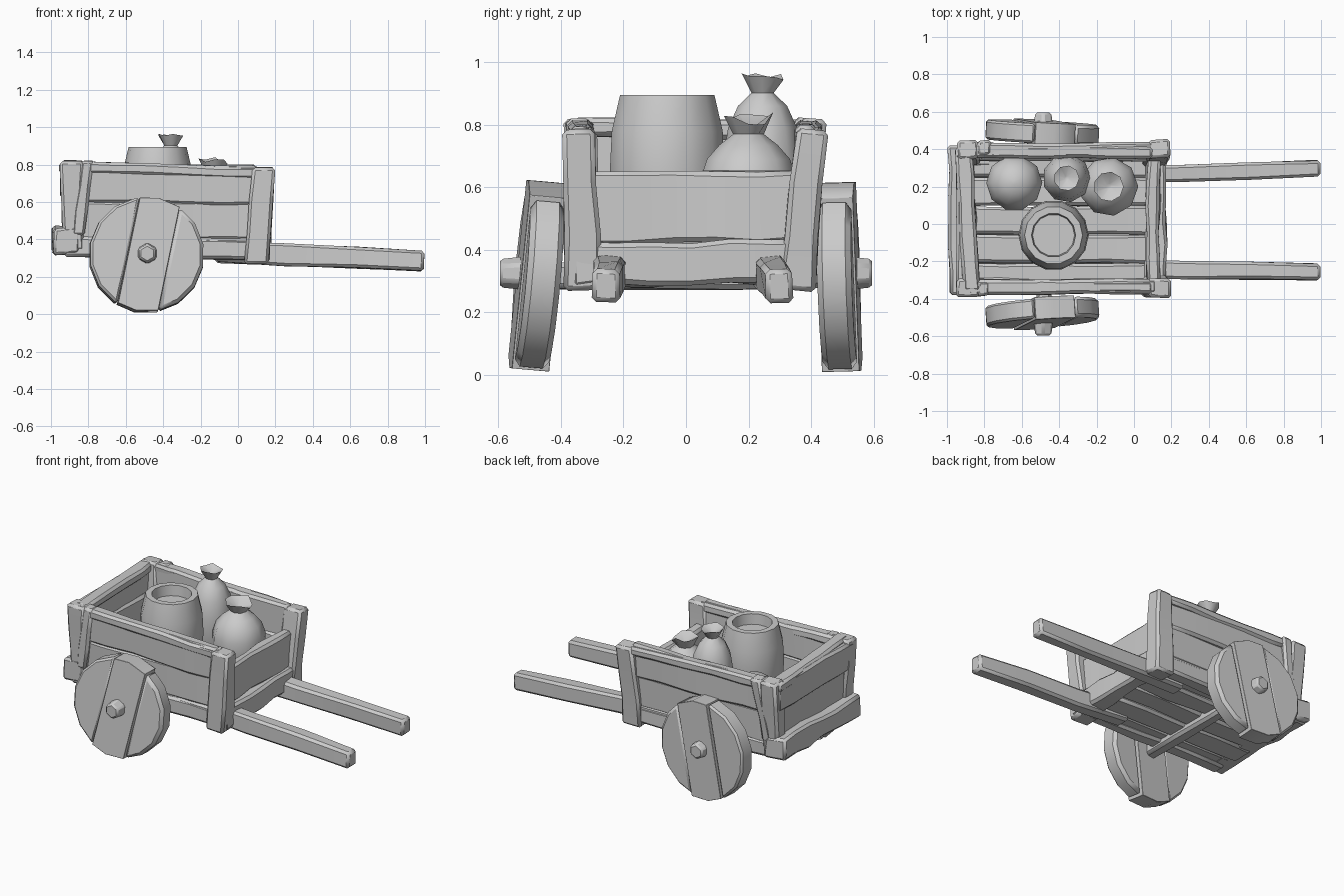
import bpy, bmesh, math, random
from mathutils import Vector, Matrix

if "Cube" in bpy.data.objects:
    bpy.data.objects.remove(bpy.data.objects["Cube"])

random.seed(4)


def finish(name, bm, bevel=0.0, angle=40):
    bmesh.ops.recalc_face_normals(bm, faces=bm.faces)
    me = bpy.data.meshes.new(name)
    bm.to_mesh(me)
    bm.free()
    ob = bpy.data.objects.new(name, me)
    bpy.context.collection.objects.link(ob)
    if bevel:
        mod = ob.modifiers.new("worn_edges", 'BEVEL')
        mod.width, mod.segments, mod.limit_method = bevel, 1, 'ANGLE'
    bpy.ops.object.select_all(action='DESELECT')
    ob.select_set(True)
    bpy.context.view_layer.objects.active = ob
    bpy.ops.object.shade_smooth_by_angle(angle=math.radians(angle))
    return ob


def beam(name, p0, p1, side, w0, h0, w1=None, h1=None, segs=3, wobble=0.006, bevel=0.015):
    """Rough timber from p0 to p1; w is measured along side, h across it."""
    p0, p1, side = Vector(p0), Vector(p1), Vector(side)
    w1, h1 = w1 or w0, h1 or h0
    up = (p1 - p0).normalized().cross(side).normalized()
    bm = bmesh.new()
    rings = []
    for i in range(segs + 1):
        t = i / segs
        c, w, h = p0.lerp(p1, t), w0 + (w1 - w0) * t, h0 + (h1 - h0) * t
        rings.append([bm.verts.new(c + side * (a * w / 2 + random.uniform(-wobble, wobble))
                                   + up * (b * h / 2 + random.uniform(-wobble, wobble)))
                      for a, b in ((-1, -1), (1, -1), (1, 1), (-1, 1))])
    for r, s in zip(rings, rings[1:]):
        for k in range(4):
            bm.faces.new((r[k], r[(k + 1) % 4], s[(k + 1) % 4], s[k]))
    bm.faces.new(rings[0])
    bm.faces.new(rings[-1])
    return finish(name, bm, bevel)


def lathe(name, centre, profile, n=12, rim_wobble=0.0, angle=50):
    """Turned shape from (radius, z) points, closed at both ends."""
    bm = bmesh.new()
    top = max(z for r, z in profile)
    rings = []
    for r, z in profile:
        ring = []
        for k in range(n):
            a = 2 * math.pi * k / n
            dz = random.uniform(-rim_wobble, 0) if z == top else 0
            ring.append(bm.verts.new((centre[0] + r * math.cos(a), centre[1] + r * math.sin(a), z + dz)))
        rings.append(ring)
    for r, s in zip(rings, rings[1:]):
        for k in range(n):
            bm.faces.new((r[k], r[(k + 1) % n], s[(k + 1) % n], s[k]))
    bm.faces.new(rings[0])
    bm.faces.new(rings[-1])
    return finish(name, bm, angle=angle)


X, Y, Z = Vector((1, 0, 0)), Vector((0, 1, 0)), Vector((0, 0, 1))


# Wheels: a disc sawn into three planks of differing thickness
def wheel(name, centre, tilt, yaw):
    place = (Matrix.Translation(centre) @ Matrix.Rotation(yaw, 4, 'Z') @ Matrix.Rotation(tilt, 4, 'X')
             @ Matrix.Rotation(math.radians(90), 4, 'X') @ Matrix.Rotation(math.radians(-12), 4, 'Z'))
    cuts = [-1, -0.10, 0.12, 1]
    for i, thick in enumerate((0.105, 0.12, 0.11)):
        bm = bmesh.new()
        bmesh.ops.create_cone(bm, cap_ends=True, segments=16, radius1=0.308, radius2=0.308, depth=thick)
        for x, sign in ((cuts[i], -1), (cuts[i + 1], 1)):
            if abs(x) < 1:
                bmesh.ops.bisect_plane(bm, geom=bm.verts[:] + bm.edges[:] + bm.faces[:],
                                       plane_co=(x - sign * 0.001, 0, 0), plane_no=(sign, 0, 0), clear_outer=True)
                bmesh.ops.holes_fill(bm, edges=[e for e in bm.edges if e.is_boundary])
        bm.transform(place)
        finish(f"{name}_plank_{i + 1}", bm, 0.018)


wheel("front_wheel", (-0.49, -0.475, 0.317), math.radians(-5), math.radians(4))
wheel("back_wheel", (-0.49, 0.49, 0.313), math.radians(1.5), math.radians(-3))

# Axle and hub pegs
beam("axle", (-0.48, -0.46, 0.315), (-0.48, 0.46, 0.315), X, 0.08, 0.08)
for s, label in ((-1, "front"), (1, "back")):
    bm = bmesh.new()
    bmesh.ops.create_cone(bm, cap_ends=True, segments=6, radius1=0.068, radius2=0.05, depth=0.16)
    bm.transform(Matrix.Translation((-0.485, s * 0.515, 0.325)) @ Matrix.Rotation(-s * math.pi / 2, 4, 'X'))
    finish(f"{label}_hub", bm, 0.01, 30)

# Floor planks with uneven rear ends
ends = (-0.985, -0.95, -0.98, -0.96, -0.985)
for i, x in enumerate(ends):
    y = -0.285 + i * 0.152
    beam(f"floor_plank_{i + 1}", (x, y, 0.37), (0.12, y, 0.36), Y, 0.15, 0.095 + 0.012 * (i % 2), segs=4)
beam("front_cross_beam", (0.115, -0.365, 0.355), (0.115, 0.40, 0.36), X, 0.11, 0.14, segs=6, wobble=0.01)
beam("rear_cross_beam", (-0.92, -0.38, 0.395), (-0.92, 0.42, 0.395), X, 0.14, 0.14, segs=6, wobble=0.012)

# Pulling handles
beam("front_handle", (-0.12, -0.235, 0.335), (0.995, -0.258, 0.285), Y, 0.10, 0.115, 0.09, 0.11)
beam("back_handle", (-0.12, 0.265, 0.335), (0.995, 0.295, 0.28), Y, 0.095, 0.115, 0.09, 0.11)

# Side walls, sill rails and top rails
for label, y0, y1 in (("front", -0.325, -0.335), ("back", 0.355, 0.395)):
    ym = (y0 + y1) / 2
    beam(f"{label}_side_lower_board", (-0.89, (y0 + ym) / 2, 0.50), (0.10, (y0 + ym) / 2, 0.50), Z, 0.21, 0.06, segs=5)
    beam(f"{label}_side_upper_board", (-0.89, (y1 + ym) / 2, 0.705), (0.10, (y1 + ym) / 2, 0.69), Z, 0.21, 0.065, segs=5)
    beam(f"{label}_side_top_rail", (-0.89, y1, 0.785), (0.12, y1, 0.755), Y, 0.08, 0.06, segs=5)
    beam(f"{label}_sill", (-0.93, y0, 0.365), (0.12, y0, 0.345), Y, 0.09, 0.11, segs=5)
    # Corner posts and the raking brace near the rear
    s = -1 if y0 < 0 else 1
    beam(f"{label}_fore_post", (0.10, y0 - 0.003, 0.27), (0.135, y1 + s * 0.008, 0.785), X, 0.135, 0.12, 0.12, 0.10)
    beam(f"{label}_rear_post", (-0.88, y0, 0.34), (-0.89, y1 + s * 0.005, 0.82), X, 0.11, 0.10, 0.12, 0.10)
    beam(f"{label}_rear_brace", (-0.86, y0 - s * -0.02, 0.42), (-0.80, y1 + s * 0.012, 0.82), X, 0.07, 0.08)

# End walls: low one over the handles, tall one at the rear
beam("fore_wall_board", (0.105, -0.32, 0.535), (0.105, 0.37, 0.535), Z, 0.23, 0.07, segs=5, wobble=0.01)
beam("rear_wall_lower_board", (-0.895, -0.35, 0.54), (-0.895, 0.39, 0.54), Z, 0.20, 0.06, segs=5)
beam("rear_wall_upper_board", (-0.915, -0.37, 0.715), (-0.915, 0.41, 0.715), Z, 0.18, 0.07, segs=5)
beam("rear_top_rail", (-0.87, -0.36, 0.79), (-0.91, 0.41, 0.785), X, 0.09, 0.06, segs=5)

# Barrel with a recessed top
lathe("barrel", (-0.43, -0.06),
      [(0.155, 0.40), (0.178, 0.52), (0.188, 0.66), (0.182, 0.78), (0.155, 0.895), (0.118, 0.895), (0.112, 0.83)], 14)

# Sacks with tied necks and flared mouths, plus one plain bundle
lathe("tall_sack", (-0.36, 0.245),
      [(0.09, 0.40), (0.125, 0.52), (0.13, 0.68), (0.112, 0.79), (0.08, 0.86), (0.036, 0.902),
       (0.068, 0.965), (0.012, 0.925)], 9, 0.025)
lathe("squat_sack", (-0.135, 0.20),
      [(0.12, 0.40), (0.155, 0.50), (0.158, 0.62), (0.135, 0.69), (0.095, 0.735), (0.05, 0.77),
       (0.08, 0.84), (0.015, 0.79)], 9, 0.04)
lathe("round_bundle", (-0.64, 0.22),
      [(0.10, 0.40), (0.145, 0.48), (0.15, 0.58), (0.12, 0.67), (0.06, 0.715), (0.01, 0.725)], 10)
